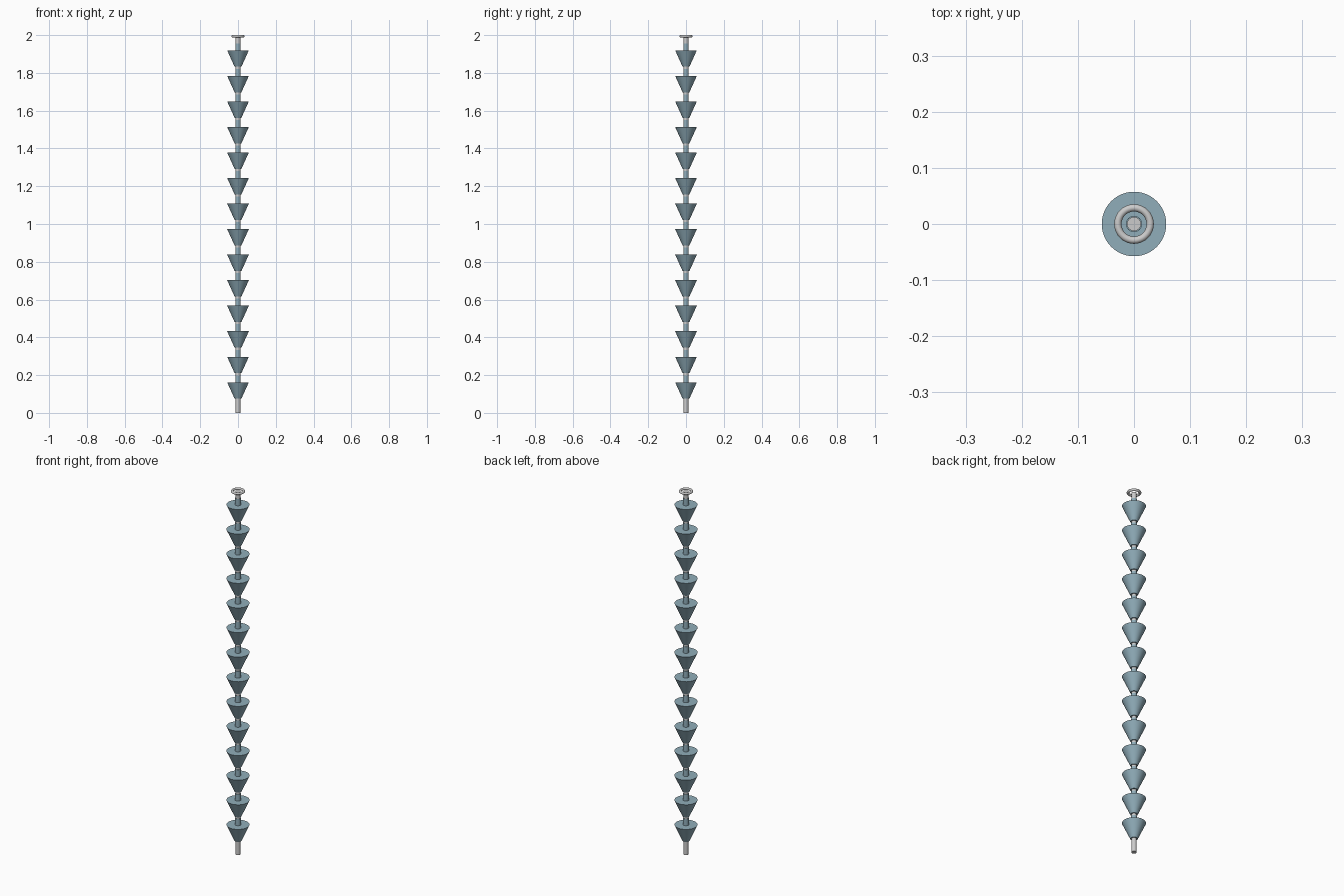
import bpy, bmesh, math

if "Cube" in bpy.data.objects:
    bpy.data.objects.remove(bpy.data.objects["Cube"])

COUNT, PITCH, FIRST = 14, 0.1352, 0.075   # cups, spacing, lowest cup base
SEGS = 48

blue = bpy.data.materials.new("blue_grey")
blue.diffuse_color = (0.28, 0.42, 0.49, 1)
blue.use_nodes = True
blue.node_tree.nodes["Principled BSDF"].inputs["Base Color"].default_value = blue.diffuse_color


def lathe(name, profile, mat=None):
    """Revolve (radius, height) points into a closed solid."""
    bm = bmesh.new()
    rings = [[bm.verts.new((r * math.cos(2 * math.pi * k / SEGS),
                            r * math.sin(2 * math.pi * k / SEGS), z))
              for k in range(SEGS)] for r, z in profile]
    for a, b in zip(rings, rings[1:]):
        for k in range(SEGS):
            n = (k + 1) % SEGS
            bm.faces.new((a[k], a[n], b[n], b[k]))
    bm.faces.new(rings[0][::-1])
    bm.faces.new(rings[-1])
    me = bpy.data.meshes.new(name)
    bm.to_mesh(me)
    bm.free()
    ob = bpy.data.objects.new(name, me)
    bpy.context.collection.objects.link(ob)
    if mat:
        me.materials.append(mat)
    smooth(ob)
    return ob


def smooth(ob):
    bpy.ops.object.select_all(action='DESELECT')
    ob.select_set(True)
    bpy.context.view_layer.objects.active = ob
    bpy.ops.object.shade_smooth_by_angle(angle=math.radians(35))


# Central rod running the full height
lathe("rod", [(0.0125, 0), (0.0125, 1.992)])

# Funnel cups, each with a collar on top, strung along the rod
cup = lathe("cup_01", [(0.018, 0), (0.0575, 0.087)], blue)
collar = lathe("collar_01", [(0.0145, 0.087), (0.0145, 0.124)], blue)
for i in range(COUNT):
    for base, label in ((cup, "cup"), (collar, "collar")):
        ob = base
        if i:
            ob = base.copy()
            ob.name = f"{label}_{i + 1:02d}"
            bpy.context.collection.objects.link(ob)
        ob.location.z = FIRST + i * PITCH

# Hanging ring at the top
bpy.ops.mesh.primitive_torus_add(major_radius=0.0288, minor_radius=0.0065,
                                 major_segments=48, minor_segments=16,
                                 location=(0, 0, 1.9935))
ring = bpy.context.object
ring.name = "top_ring"
smooth(ring)
